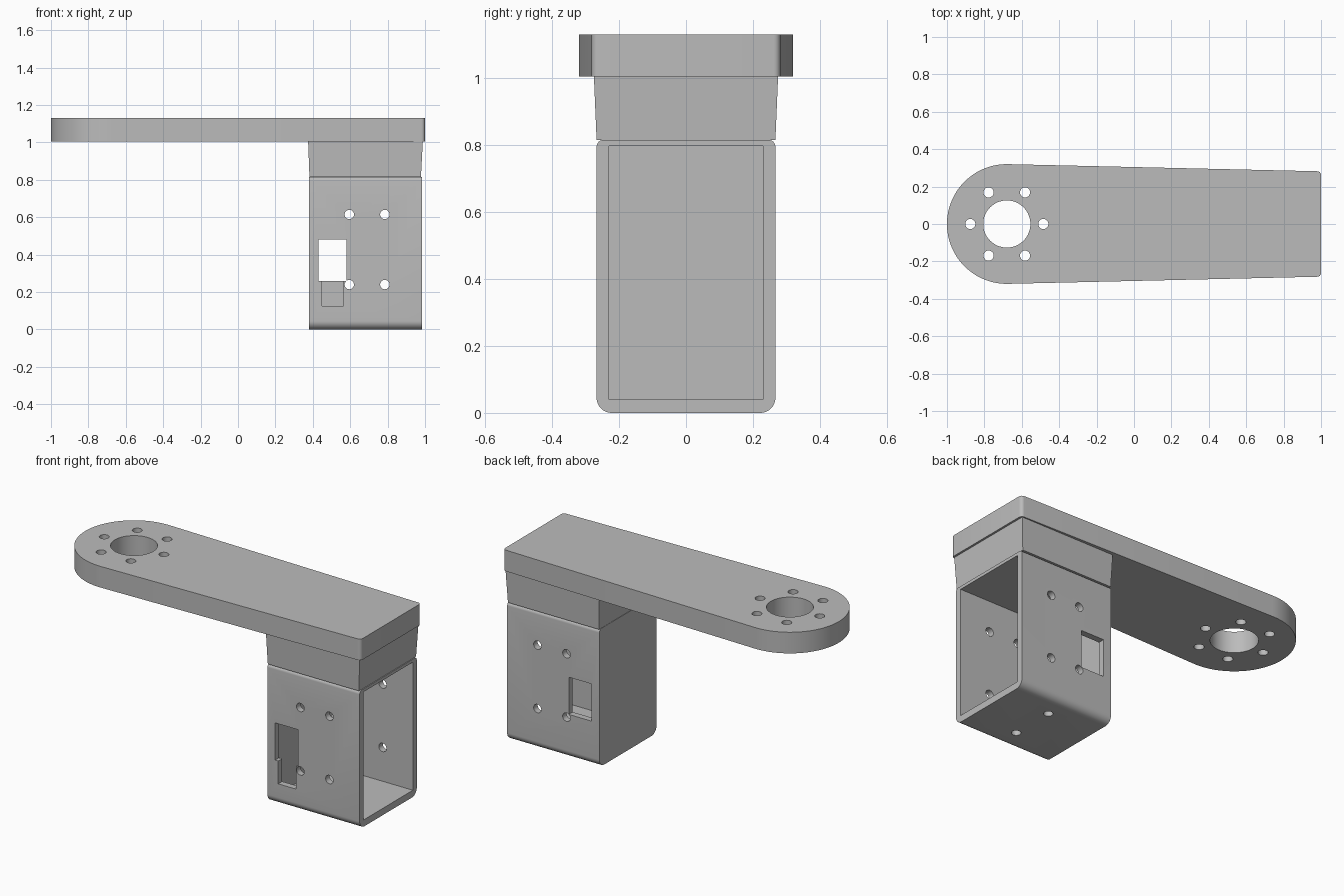
import bpy, bmesh
from math import pi, sin, cos, radians, asin
from mathutils import Vector, Matrix

cube = bpy.data.objects.get("Cube")
if cube:
    bpy.data.objects.remove(cube, do_unlink=True)

grey = bpy.data.materials.new("plain grey")
grey.use_nodes = True
grey.diffuse_color = (0.5, 0.5, 0.5, 1)
grey.node_tree.nodes["Principled BSDF"].inputs["Base Color"].default_value = (0.5, 0.5, 0.5, 1)


def finish(name, bm):
    bmesh.ops.recalc_face_normals(bm, faces=bm.faces)
    mesh = bpy.data.meshes.new(name)
    bm.to_mesh(mesh)
    bm.free()
    mesh.materials.append(grey)
    ob = bpy.data.objects.new(name, mesh)
    bpy.context.collection.objects.link(ob)
    return ob


def arc(cx, cy, r, start, end, steps):
    """Points along an arc, angles in degrees."""
    angles = [radians(start + (end - start) * i / steps) for i in range(steps + 1)]
    return [(cx + r * cos(a), cy + r * sin(a)) for a in angles]


def extrude(name, points, depth):
    """Fill a closed outline of 3D points and sweep it along depth."""
    bm = bmesh.new()
    face = bm.faces.new([bm.verts.new(p) for p in points])
    swept = bmesh.ops.extrude_face_region(bm, geom=[face])["geom"]
    bmesh.ops.translate(bm, vec=depth, verts=[v for v in swept if isinstance(v, bmesh.types.BMVert)])
    return finish(name, bm)


def box(x0, x1, y0, y1, z0, z1):
    outline = [(x0, y0, z0), (x1, y0, z0), (x1, y1, z0), (x0, y1, z0)]
    return extrude("cutter", outline, (0, 0, z1 - z0))


def drill(centre, radius, length, axis, sides=32):
    bm = bmesh.new()
    turn = Vector((0, 0, 1)).rotation_difference(Vector(axis)).to_matrix().to_4x4()
    bmesh.ops.create_cone(bm, cap_ends=True, segments=sides, radius1=radius, radius2=radius,
                          depth=length, matrix=Matrix.Translation(centre) @ turn)
    return finish("cutter", bm)


def cut(target, cutters):
    for cutter in cutters:
        cutter.hide_render = True
        mod = target.modifiers.new("cut", "BOOLEAN")
        mod.operation = "DIFFERENCE"
        mod.solver = "EXACT"
        mod.object = cutter
        bpy.context.view_layer.objects.active = target
        bpy.ops.object.modifier_apply(modifier=mod.name)
        bpy.data.objects.remove(cutter, do_unlink=True)


def smooth(ob):
    bpy.ops.object.select_all(action="DESELECT")
    ob.select_set(True)
    bpy.context.view_layer.objects.active = ob
    bpy.ops.object.shade_smooth_by_angle(angle=radians(30))


# Arm: tapered plate with a round end
hub_x, hub_r, tip_y, tip_r = -0.68, 0.32, 0.282, 0.02
tilt = 90 - asin((hub_r - tip_y) / (1 - hub_x)) * 180 / pi
outline = (arc(hub_x, 0, hub_r, tilt, 360 - tilt, 64)
           + arc(1 - tip_r, tip_r - tip_y, tip_r, tilt - 180, 0, 6)
           + arc(1 - tip_r, tip_y - tip_r, tip_r, 0, tilt, 6))
arm = extrude("arm", [(x, y, 1.005) for x, y in outline], (0, 0, 0.125))

# Bearing hole and its ring of screw holes
holes = [drill((hub_x, 0, 1.07), 0.126, 0.4, (0, 0, 1), 64)]
for i in range(6):
    a = i * pi / 3
    holes.append(drill((hub_x + 0.195 * cos(a), 0.195 * sin(a), 1.07), 0.027, 0.4, (0, 0, 1)))
cut(arm, holes)

# Motor housing: rounded box open at one end
x0, x1, half, top = 0.38, 0.983, 0.267, 0.815
low_r, top_r = 0.045, 0.02
section = (arc(half - low_r, low_r, low_r, -90, 0, 10)
           + arc(half - top_r, top - top_r, top_r, 0, 90, 6))
section += [(-y, z) for y, z in reversed(section)]
housing = extrude("housing", [(x0, y, z) for y, z in section], (x1 - x0, 0, 0))

cutters = [box(0.42, 1.1, -0.23, 0.23, 0.04, 0.797),
           box(0.43, 0.58, -0.4, 0.4, 0.26, 0.48),
           box(0.45, 0.565, -0.4, -0.2, 0.125, 0.3)]
for x in (0.595, 0.785):
    for z in (0.24, 0.615):
        cutters.append(drill((x, 0, z), 0.025, 0.8, (0, 1, 0)))
for y in (-0.13, 0.13):
    cutters.append(drill((0.69, y, 0), 0.025, 0.2, (0, 0, 1)))
cut(housing, cutters)

# Neck: block flaring from the housing up to the arm
bm = bmesh.new()
bmesh.ops.create_cube(bm, size=1)
for v in bm.verts:
    upper = v.co.z > 0
    left, right, side = (0.375, 0.988, 0.275) if upper else (0.382, 0.978, half)
    v.co = (right if v.co.x > 0 else left, side if v.co.y > 0 else -side, 1.005 if upper else top)
neck = finish("neck", bm)

for part in (arm, housing, neck):
    smooth(part)
